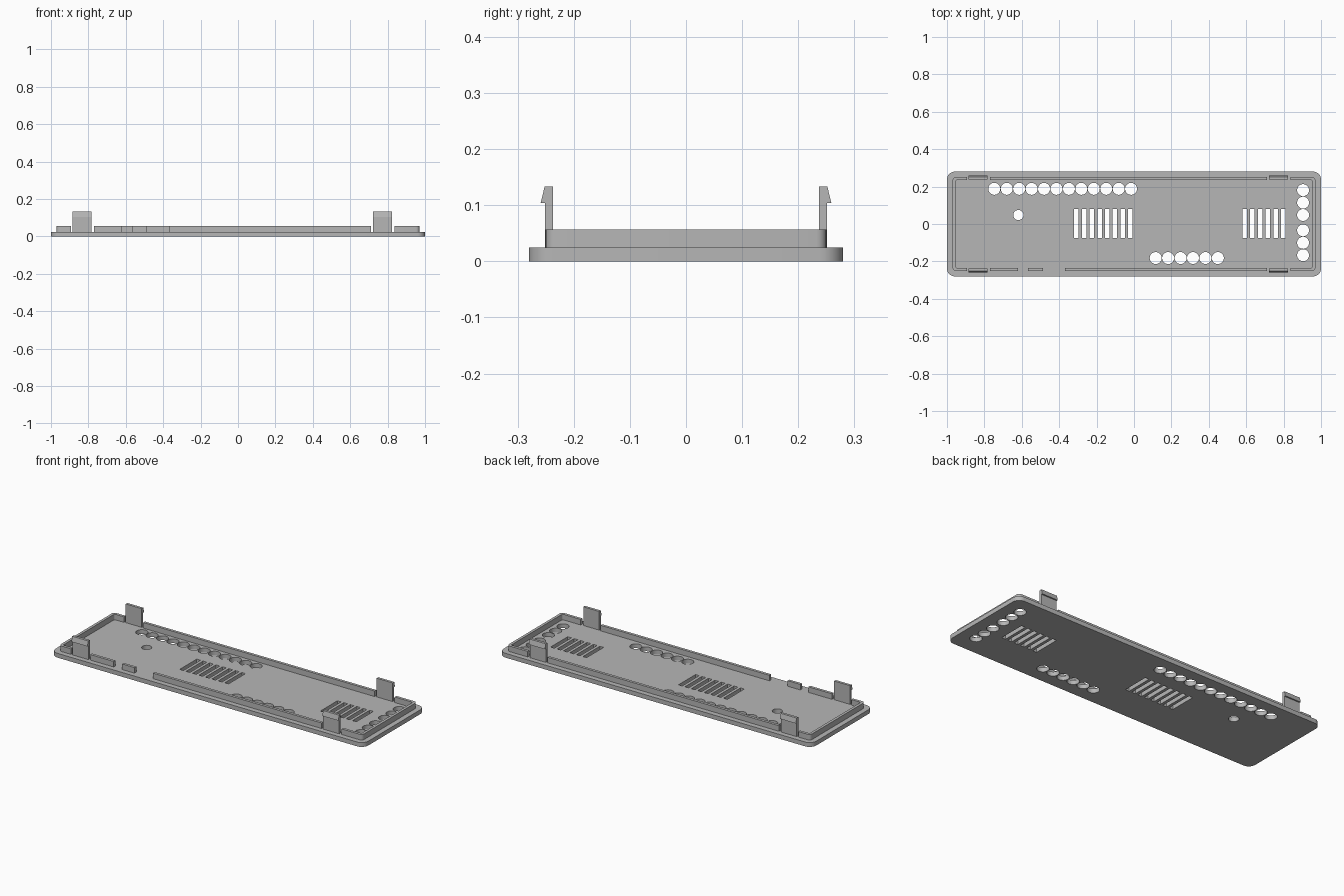
import bpy
import math

cube = bpy.data.objects.get("Cube")
if cube:
    bpy.data.objects.remove(cube, do_unlink=True)

GREY = (0.47, 0.47, 0.47, 1)
plastic = bpy.data.materials.new("grey plastic")
plastic.use_nodes = True
plastic.diffuse_color = GREY
plastic.node_tree.nodes["Principled BSDF"].inputs["Base Color"].default_value = GREY

PLATE_TOP, RIM_TOP = 0.025, 0.057
RIM_X, RIM_Y, RIM_WALL = 0.97, 0.25, 0.016


def arc(cx, cy, r, start, sweep, steps):
    return [(cx + r * math.cos(start + sweep * i / steps),
             cy + r * math.sin(start + sweep * i / steps)) for i in range(steps + 1)]


def circle(cx, cy, r):
    return arc(cx, cy, r, 0, math.tau, 32)[:-1]


def rect(x0, x1, y0, y1):
    return [(x0, y0), (x1, y0), (x1, y1), (x0, y1)]


def rounded_rect(hx, hy, r):
    pts = []
    for i, (sx, sy) in enumerate([(1, 1), (-1, 1), (-1, -1), (1, -1)]):
        pts += arc(sx * (hx - r), sy * (hy - r), r, i * math.pi / 2, math.pi / 2, 8)
    return pts


def extrude(name, loops, low, high):
    """Fill the outlines (inner ones become holes) and extrude from low to high."""
    curve = bpy.data.curves.new(name, "CURVE")
    curve.dimensions = "2D"
    curve.fill_mode = "BOTH"
    curve.extrude = (high - low) / 2
    for loop in loops:
        spline = curve.splines.new("POLY")
        spline.points.add(len(loop) - 1)
        for point, (x, y) in zip(spline.points, loop):
            point.co = (x, y, 0, 1)
        spline.use_cyclic_u = True
    obj = bpy.data.objects.new(name, curve)
    bpy.context.collection.objects.link(obj)
    bpy.ops.object.select_all(action="DESELECT")
    bpy.context.view_layer.objects.active = obj
    obj.select_set(True)
    bpy.ops.object.convert(target="MESH")
    obj = bpy.context.object
    bpy.ops.object.mode_set(mode="EDIT")
    bpy.ops.mesh.select_all(action="SELECT")
    bpy.ops.mesh.remove_doubles(threshold=0.00001)
    bpy.ops.mesh.normals_make_consistent(inside=False)
    bpy.ops.object.mode_set(mode="OBJECT")
    obj.location.z = (low + high) / 2
    bpy.ops.object.shade_smooth_by_angle(angle=math.radians(30))
    obj.data.materials.clear()
    obj.data.materials.append(plastic)
    return obj


# Base plate with button holes, a single small hole and two vent grilles
PITCH, R = 0.0665, 0.032
holes = [circle(-0.747 + i * PITCH, 0.188, R) for i in range(12)]
holes += [circle(0.116 + i * PITCH, -0.182, R) for i in range(6)]
for top in (0.181, -0.034):
    holes += [circle(0.904, top - i * PITCH, R) for i in range(3)]
holes.append(circle(-0.618, 0.048, 0.027))
for first, count in ((-0.308, 8), (0.592, 6)):
    for i in range(count):
        x = first + i * 0.0412
        holes.append(rect(x - 0.012, x + 0.012, -0.076, 0.08))
extrude("base_plate", [rounded_rect(1, 0.28, 0.042)] + holes, 0, PLATE_TOP)


# Rim ends wrapping around the corners
def rim_end(name, side, inner_x):
    def path(offset, r):
        hx, hy = RIM_X - offset, RIM_Y - offset
        return ([(inner_x, -hy)] + arc(hx - r, r - hy, r, -math.pi / 2, math.pi / 2, 5)
                + arc(hx - r, hy - r, r, 0, math.pi / 2, 5) + [(inner_x, hy)])
    outline = path(0, 0.018) + path(RIM_WALL, 0.006)[::-1]
    extrude(name, [[(side * x, y) for x, y in outline]], PLATE_TOP, RIM_TOP)


rim_end("rim_left_end", 1, 0.838)
rim_end("rim_right_end", -1, 0.894)

# Straight rim sections along the long sides
extrude("rim_back", [rect(-0.77, 0.71, RIM_Y - RIM_WALL, RIM_Y)], PLATE_TOP, RIM_TOP)
for i, (x0, x1) in enumerate([(-0.77, -0.62), (-0.567, -0.487), (-0.37, 0.71)]):
    extrude(f"rim_front_{i + 1}", [rect(x0, x1, -RIM_Y, RIM_WALL - RIM_Y)], PLATE_TOP, RIM_TOP)

# Snap clips with outward hooks
CLIP = [(0.237, PLATE_TOP), (0.251, PLATE_TOP), (0.251, 0.104),
        (0.259, 0.104), (0.252, 0.133), (0.237, 0.133)]
for end, x in (("right", -0.833), ("left", 0.772)):
    for place, side in (("front", -1), ("back", 1)):
        clip = extrude(f"clip_{place}_{end}", [[(side * y, z) for y, z in CLIP]], -0.051, 0.051)
        clip.rotation_euler = (math.pi / 2, 0, math.pi / 2)
        clip.location = (x, 0, 0)
